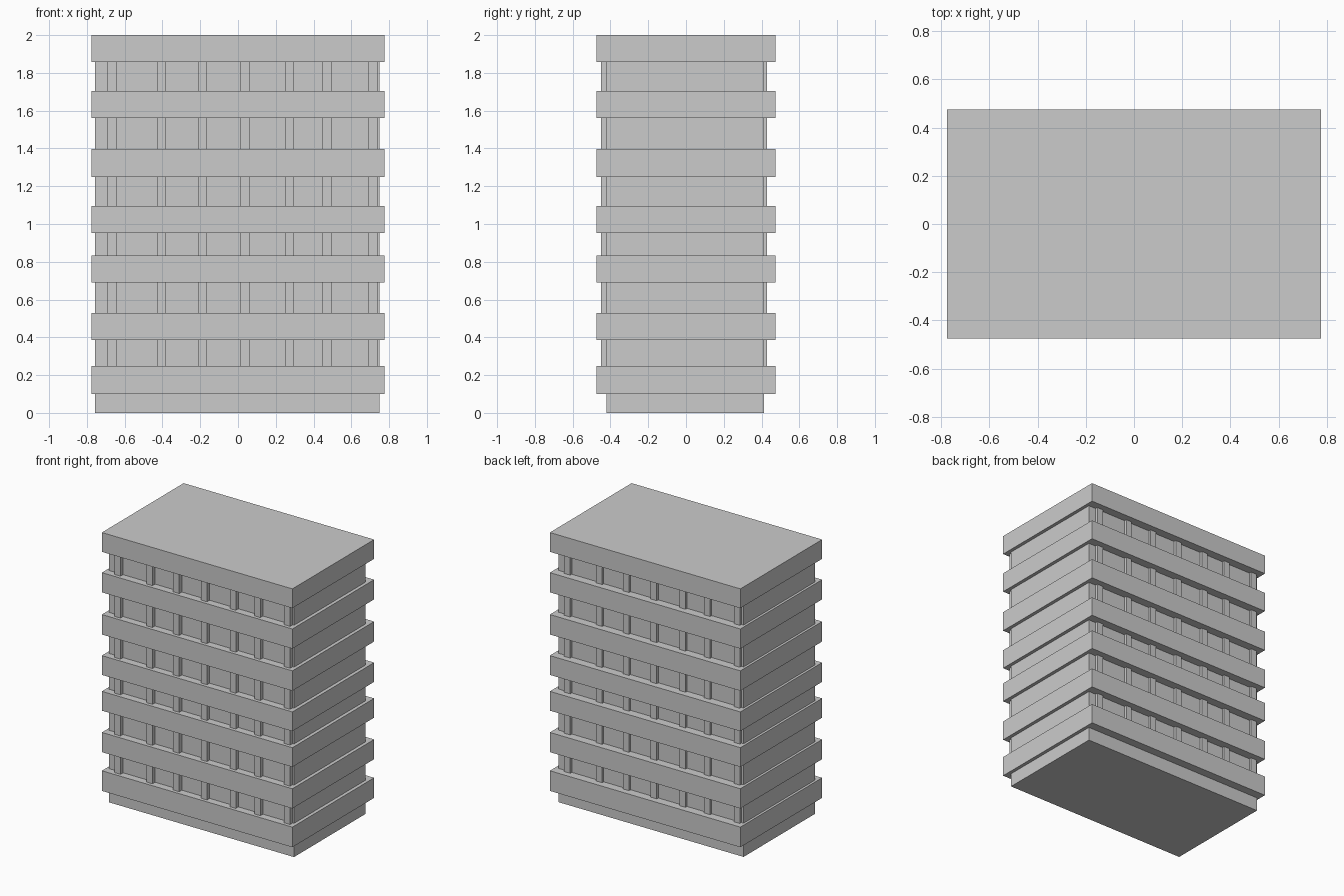
import bpy

cube = bpy.data.objects.get("Cube")
if cube:
    bpy.data.objects.remove(cube, do_unlink=True)

# Single concrete colour
GREY = (0.6, 0.6, 0.6, 1.0)
concrete = bpy.data.materials.new("concrete grey")
concrete.use_nodes = True
concrete.diffuse_color = GREY
for node in concrete.node_tree.nodes:
    if node.type == 'BSDF_PRINCIPLED':
        node.inputs["Base Color"].default_value = GREY


def box(name, x, y, z):
    """Flat-faced box from (min, max) ranges."""
    bpy.ops.mesh.primitive_cube_add(size=1, location=[sum(r) / 2 for r in (x, y, z)])
    obj = bpy.context.object
    obj.name = name
    obj.scale = [r[1] - r[0] for r in (x, y, z)]
    bpy.ops.object.transform_apply(location=False, rotation=False, scale=True)
    obj.data.materials.append(concrete)
    return obj


# Building core
core_front, core_back = -0.42, 0.412
box("building_core", (-0.757, 0.75), (core_front, core_back), (0, 1.93))

# Projecting floor bands: bottom and top of each
bands = [(0.1, 0.248), (0.385, 0.53), (0.69, 0.832), (0.953, 1.095),
         (1.25, 1.397), (1.56, 1.705), (1.858, 2.0)]
for i, z in enumerate(bands, 1):
    box(f"floor_band_{i}", (-0.775, 0.775), (-0.475, 0.475), z)

# Pillars between the bands; the back row is the front row turned half round
pillar_lefts = [-0.69, -0.43, -0.212, 0.014, 0.248, 0.448, 0.69]
width = 0.049
for floor, (lower, upper) in enumerate(zip(bands, bands[1:]), 1):
    z = (lower[1], upper[0])
    for n, left in enumerate(pillar_lefts, 1):
        right = left + width
        box(f"front_pillar_{floor}_{n}", (left, right), (-0.45, core_front + 0.01), z)
        box(f"back_pillar_{floor}_{n}", (-right, -left), (core_back - 0.01, 0.43), z)
